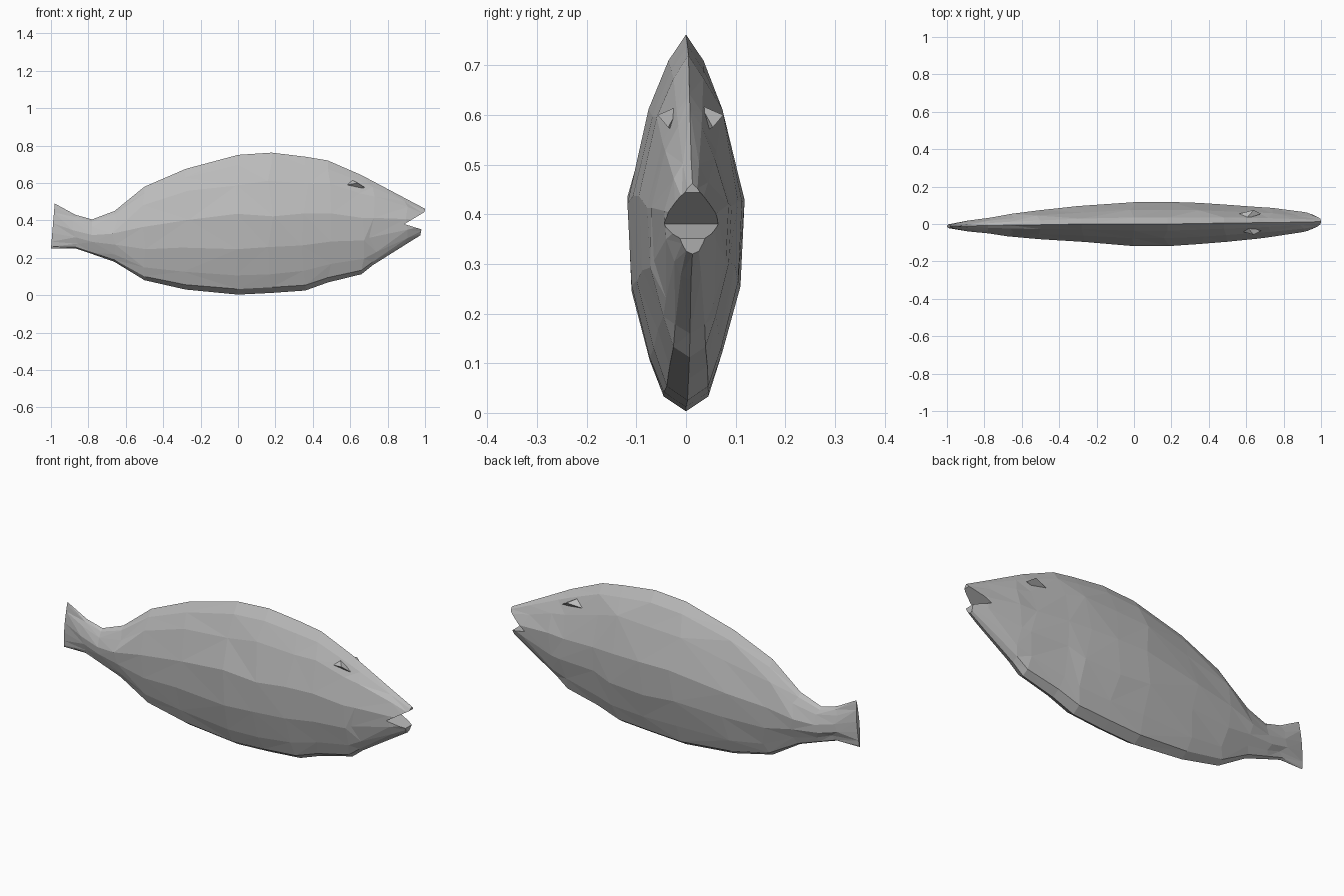
import bpy, bmesh, random
from mathutils import Vector

random.seed(4)
cube = bpy.data.objects.get("Cube")
if cube:
    bpy.data.objects.remove(cube, do_unlink=True)

grey = bpy.data.materials.new("fish grey")
grey.use_nodes = True
grey.diffuse_color = (0.5, 0.5, 0.5, 1)
grey.node_tree.nodes["Principled BSDF"].inputs["Base Color"].default_value = (0.5, 0.5, 0.5, 1)


def make_object(name, bm):
    bmesh.ops.recalc_face_normals(bm, faces=bm.faces[:])
    mesh = bpy.data.meshes.new(name)
    bm.to_mesh(mesh)
    bm.free()
    mesh.materials.append(grey)
    obj = bpy.data.objects.new(name, mesh)
    bpy.context.collection.objects.link(obj)
    return obj


# Body sections: x, bottom z, top z, half width, centre y, forward lean of the top
sections = [
    (-1.0, 0.25, 0.49, 0.011, -0.012, 0.02),
    (-0.87, 0.25, 0.43, 0.03, -0.01, 0),
    (-0.78, 0.22, 0.405, 0.042, -0.008, 0),
    (-0.66, 0.178, 0.45, 0.06, -0.006, 0),
    (-0.5, 0.08, 0.58, 0.077, -0.004, 0),
    (-0.28, 0.03, 0.675, 0.096, 0, 0),
    (0.0, 0.003, 0.75, 0.118, 0, 0),
    (0.18, 0.012, 0.762, 0.118, 0, 0),
    (0.36, 0.025, 0.74, 0.11, 0.003, 0),
    (0.48, 0.068, 0.72, 0.1, 0.005, 0),
    (0.66, 0.112, 0.642, 0.085, 0.007, 0),
    (0.72, 0.16, 0.61, 0.078, 0.008, 0),
    (0.89, 0.267, 0.52, 0.054, 0.01, 0),
    (0.975, 0.32, 0.462, 0.034, 0.013, 0.025),
]
# Cross-section: height fraction, width fraction, from back to belly
side = [(0.93, 0.3), (0.8, 0.64), (0.56, 1.0), (0.34, 0.93), (0.15, 0.62), (0.04, 0.38)]
outline = [(1, 0)] + side + [(0, 0)] + [(t, -w) for t, w in reversed(side)]

bm = bmesh.new()
rings = []
for i, (x, low, high, width, yc, lean) in enumerate(sections):
    ring = []
    for t, w in outline:
        inner = 0 < i < len(sections) - 1 and 0.1 < t < 0.9
        dx, dz = ((random.uniform(-1, 1) * 0.022, random.uniform(-1, 1) * 0.02)
                  if inner else (0, 0))
        ring.append(bm.verts.new((x + lean * t + dx, yc + w * width,
                                  low + (high - low) * t + dz * (high - low))))
    rings.append(ring)

# Skin with irregular triangular facets
n = len(outline)
for a, b in zip(rings, rings[1:]):
    for j in range(n):
        k = (j + 1) % n
        if random.random() < 0.5:
            tris = ((a[j], b[j], b[k]), (a[j], b[k], a[k]))
        else:
            tris = ((a[j], b[j], a[k]), (b[j], b[k], a[k]))
        for tri in tris:
            bm.faces.new(tri)
bm.faces.new(rings[0])
bm.faces.new(rings[-1])
body = make_object("fish_body", bm)

# Open mouth cut as a wedge
bm = bmesh.new()
wedge = [(0.89, 0.38), (1.01, 0.452), (1.01, 0.338), (0.98, 0.352)]
ends = [[bm.verts.new((x, y, z)) for x, z in wedge] for y in (-0.2, 0.2)]
bm.faces.new(ends[0])
bm.faces.new(ends[1])
for j in range(len(wedge)):
    k = (j + 1) % len(wedge)
    bm.faces.new((ends[0][j], ends[0][k], ends[1][k], ends[1][j]))
cutter = make_object("mouth_cutter", bm)
cutter.hide_render = True
cutter.hide_set(True)
cut = body.modifiers.new("mouth", "BOOLEAN")
cut.object = cutter
cut.operation = "DIFFERENCE"
cut.solver = "EXACT"

# Brow ridges over the eyes
for name, s in (("left_brow", 1), ("right_brow", -1)):
    bm = bmesh.new()
    points = [(0.56, 0.045, 0.585), (0.64, 0.066, 0.6), (0.68, 0.045, 0.575),
              (0.6, 0.02, 0.62), (0.63, 0.035, 0.57)]
    for x, y, z in points:
        bm.verts.new(Vector((x, 0.009 + s * y, z)))
    bmesh.ops.convex_hull(bm, input=bm.verts[:])
    make_object(name, bm)
